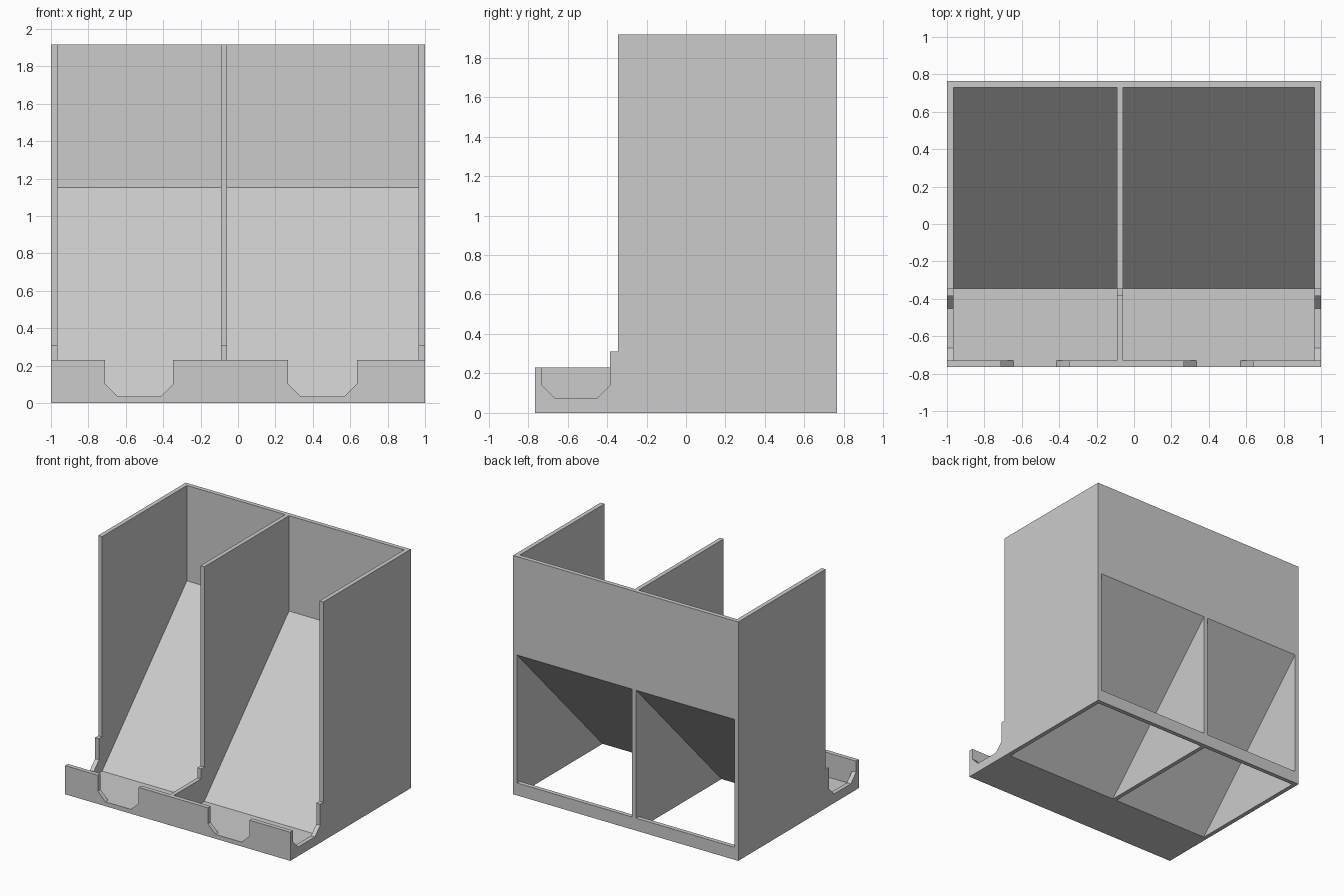
import bpy
import bmesh

cube = bpy.data.objects.get("Cube")
if cube:
    bpy.data.objects.remove(cube, do_unlink=True)

grey = bpy.data.materials.new("plain grey")
grey.use_nodes = True
COLOUR = (0.6, 0.6, 0.6, 1)
grey.diffuse_color = COLOUR
grey.node_tree.nodes["Principled BSDF"].inputs["Base Color"].default_value = COLOUR


def prism(name, profile, start, end, axis="x"):
    """Extrude a (y, z) profile along x, or an (x, z) profile along y."""
    def place(point, t):
        u, z = point
        return (t, u, z) if axis == "x" else (u, t, z)
    bm = bmesh.new()
    face = bm.faces.new([bm.verts.new(place(p, start)) for p in profile])
    grown = bmesh.ops.extrude_face_region(bm, geom=[face], use_keep_orig=True)
    for v in grown["geom"]:
        if isinstance(v, bmesh.types.BMVert):
            v.co["xy".index(axis)] = end
    bmesh.ops.recalc_face_normals(bm, faces=bm.faces)
    mesh = bpy.data.meshes.new(name)
    bm.to_mesh(mesh)
    bm.free()
    mesh.materials.append(grey)
    obj = bpy.data.objects.new(name, mesh)
    bpy.context.collection.objects.link(obj)
    return obj


def cut(body, cutter):
    """Subtract the cutter from the body, then discard the cutter."""
    cutter.hide_render = True
    mod = body.modifiers.new("cut", "BOOLEAN")
    mod.operation = "DIFFERENCE"
    mod.solver = "EXACT"
    mod.object = cutter
    bpy.context.view_layer.update()
    graph = bpy.context.evaluated_depsgraph_get()
    result = bpy.data.meshes.new_from_object(body.evaluated_get(graph))
    body.modifiers.clear()
    body.data = result
    bpy.data.objects.remove(cutter, do_unlink=True)


def notch(left, right, bottom, chamfer=0.067):
    """Open-topped notch with chamfered lower corners."""
    return [(left, 0.5), (left, bottom + chamfer), (left + chamfer, bottom),
            (right - chamfer, bottom), (right, bottom + chamfer), (right, 0.5)]


FRONT, BACK, TOP, WALL = -0.765, 0.765, 1.918, 0.035
INNER_FRONT, INNER_BACK = FRONT + WALL, BACK - WALL
RAMP_FOOT, RAMP_HEAD = -0.345, 1.152
SLOPE = (RAMP_HEAD - WALL) / (INNER_BACK - RAMP_FOOT)
UNDER_FOOT = -0.32

# Outer body: tall hopper with a low tray in front
storage_bin = prism("storage_bin", [
    (FRONT, 0), (BACK, 0), (BACK, TOP), (RAMP_FOOT, TOP), (RAMP_FOOT, 0.31),
    (-0.385, 0.31), (-0.385, 0.23), (FRONT, 0.23)], -1, 1)

# Each bay has a sloped chute above and a hollow with a rear opening below
chute = [(INNER_FRONT, WALL), (RAMP_FOOT, WALL), (INNER_BACK, RAMP_HEAD),
         (INNER_BACK, 2.2), (INNER_FRONT, 2.2)]


def under(y):
    return (y, SLOPE * (y - UNDER_FOOT))


hollow = [under(UNDER_FOOT - 0.1), (INNER_BACK, -0.1), (INNER_BACK, 0.1),
          (0.9, 0.1), under(0.9)]
for left, right in ((-1 + WALL, -0.092), (-0.058, 1 - WALL)):
    cut(storage_bin, prism("chute_cutter", chute, left, right))
    cut(storage_bin, prism("hollow_cutter", hollow, left, right))

# Finger notches through the front lip
for left, right in ((-0.71, -0.347), (0.268, 0.636)):
    cut(storage_bin, prism("lip_notch_cutter", notch(left, right, WALL),
                           FRONT - 0.1, INNER_FRONT + 0.05, "y"))

# Notches through both side walls of the tray
for side in (-1, 1):
    cut(storage_bin, prism("side_notch_cutter", notch(INNER_FRONT, -0.385, 0.073),
                           side * 0.9, side * 1.1))
